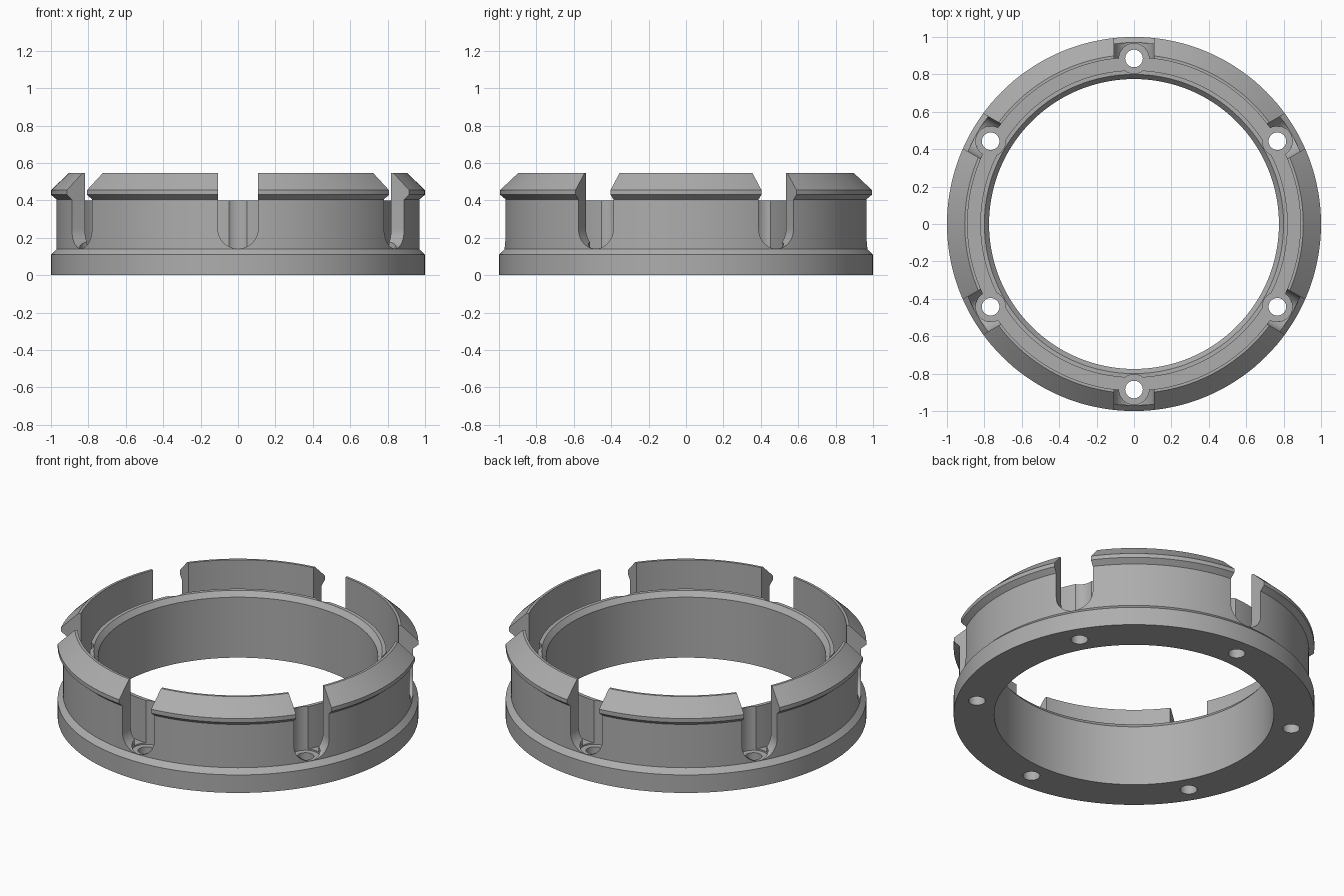
import bpy, bmesh, math
from mathutils import Matrix

if "Cube" in bpy.data.objects:
    bpy.data.objects.remove(bpy.data.objects["Cube"], do_unlink=True)

grey = bpy.data.materials.new("mid grey")
grey.use_nodes = True
colour = (0.42, 0.42, 0.42, 1)
grey.diffuse_color = colour
grey.node_tree.nodes["Principled BSDF"].inputs["Base Color"].default_value = colour

SLOTS = 6
SLOT_HALF = 0.108
FLOOR = 0.14
BOLT_R = 0.885


def make_object(name, bm):
    bmesh.ops.recalc_face_normals(bm, faces=bm.faces)
    mesh = bpy.data.meshes.new(name)
    bm.to_mesh(mesh)
    bm.free()
    obj = bpy.data.objects.new(name, mesh)
    bpy.context.collection.objects.link(obj)
    mesh.materials.append(grey)
    return obj


def lathe(name, profile, steps=144):
    """Revolve a closed (radius, z) outline around the z axis."""
    bm = bmesh.new()
    rings = []
    for i in range(steps):
        a = math.tau * i / steps
        rings.append([bm.verts.new((r * math.cos(a), r * math.sin(a), z)) for r, z in profile])
    n = len(profile)
    for i in range(steps):
        a, b = rings[i], rings[(i + 1) % steps]
        for j in range(n):
            k = (j + 1) % n
            bm.faces.new((a[j], b[j], b[k], a[k]))
    return make_object(name, bm)


def slot_angles():
    return [math.pi / 2 + math.tau * i / SLOTS for i in range(SLOTS)]


def slot_cutters():
    """Round-bottomed radial prisms."""
    bm = bmesh.new()
    outline = [(SLOT_HALF, 0.7), (-SLOT_HALF, 0.7)]
    for i in range(25):
        a = math.pi + math.pi * i / 24
        outline.append((SLOT_HALF * math.cos(a), FLOOR + 0.001 + SLOT_HALF * (1 + math.sin(a))))
    for angle in slot_angles():
        turn = Matrix.Rotation(angle, 4, 'Z')
        inner, outer = [[bm.verts.new(turn @ Matrix.Translation((r, y, z)).to_translation())
                         for y, z in outline] for r in (0.845, 1.15)]
        bm.faces.new(inner)
        bm.faces.new(outer)
        n = len(outline)
        for j in range(n):
            k = (j + 1) % n
            bm.faces.new((inner[j], inner[k], outer[k], outer[j]))
    return make_object("slot_cutter", bm)


def bore_cutters(name, radius, bottom, top):
    """Vertical cylinders on the bolt circle."""
    bm = bmesh.new()
    for a in slot_angles():
        place = Matrix.Translation((BOLT_R * math.cos(a), BOLT_R * math.sin(a), (bottom + top) / 2))
        bmesh.ops.create_cone(bm, cap_ends=True, segments=40, radius1=radius, radius2=radius,
                              depth=top - bottom, matrix=place)
    return make_object(name, bm)


# Ring body: base flange, inner lip, groove and flared snap wall
ring = lathe("slotted_ring", [
    (0.775, 0), (1.0, 0), (1.0, 0.11), (0.97, 0.14), (0.97, 0.405),
    (1.0, 0.43), (1.0, 0.455), (0.905, 0.545), (0.89, 0.545),
    (0.89, FLOOR), (0.822, FLOOR), (0.822, 0.40), (0.80, 0.40), (0.775, 0.37)])

# Slots, counterbores and bolt holes
for cutter in (slot_cutters(),
               bore_cutters("counterbore_cutter", 0.08, FLOOR - 0.008, 0.7),
               bore_cutters("bolt_hole_cutter", 0.047, -0.1, 0.6)):
    cutter.hide_render = True
    mod = ring.modifiers.new("cut", 'BOOLEAN')
    mod.operation = 'DIFFERENCE'
    mod.solver = 'EXACT'
    mod.object = cutter
    bpy.context.view_layer.objects.active = ring
    bpy.ops.object.modifier_apply(modifier=mod.name)
    bpy.data.objects.remove(cutter, do_unlink=True)

bpy.ops.object.select_all(action='DESELECT')
ring.select_set(True)
bpy.context.view_layer.objects.active = ring
bpy.ops.object.shade_smooth_by_angle(angle=math.radians(25))
